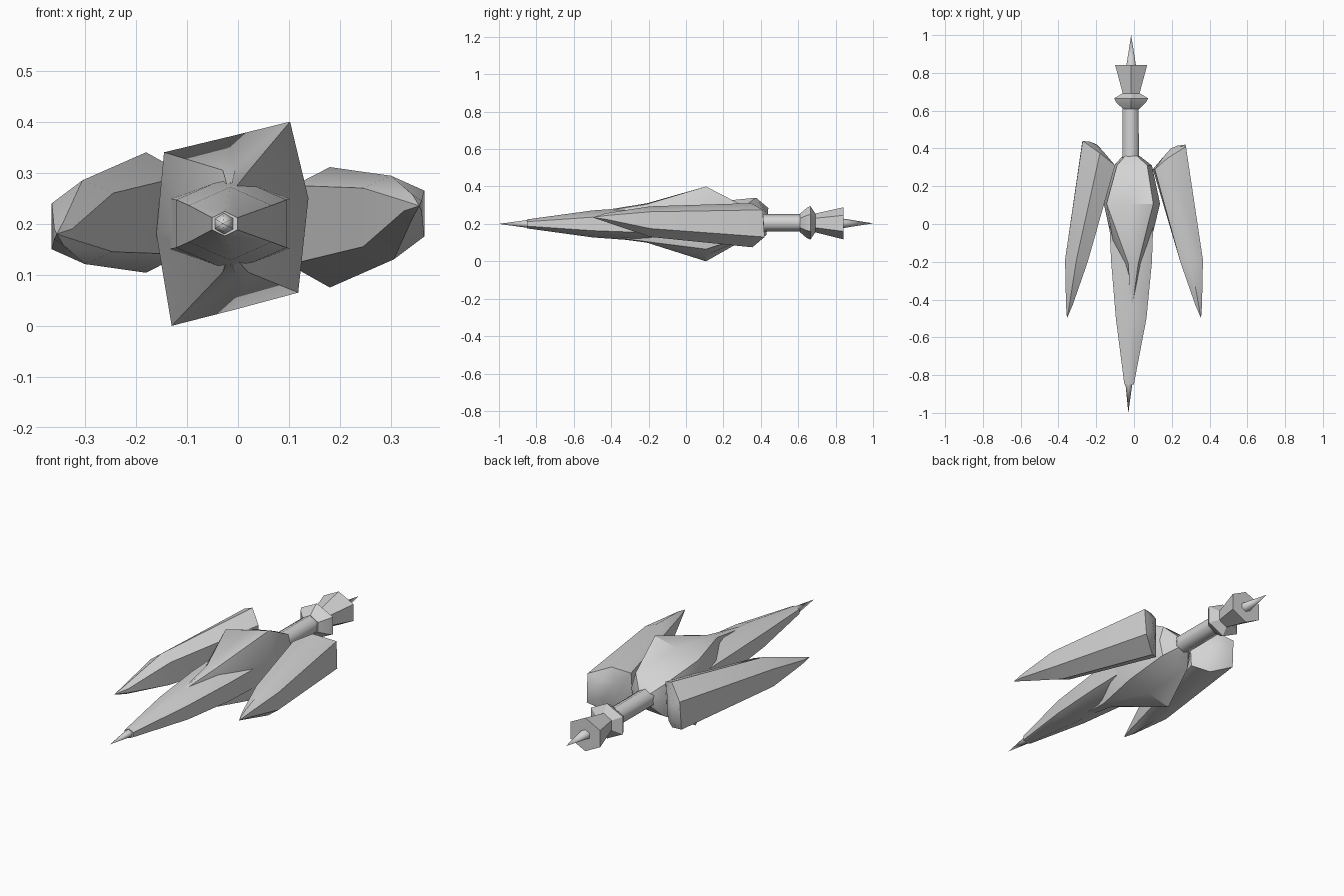
import bpy, bmesh, math

grey = bpy.data.materials.new("hull_grey")
grey.diffuse_color = (0.65, 0.65, 0.65, 1)


def loft(name, rings, angle=40):
    """Skin a list of rings of (x, y, z); one-point rings become tips."""
    bm = bmesh.new()
    vs = [[bm.verts.new(p) for p in r] for r in rings]
    for a, b in zip(vs, vs[1:]):
        n = max(len(a), len(b))
        for i in range(n):
            j = (i + 1) % n
            if len(a) == 1:
                bm.faces.new((a[0], b[i], b[j]))
            elif len(b) == 1:
                bm.faces.new((a[i], a[j], b[0]))
            else:
                bm.faces.new((a[i], a[j], b[j], b[i]))
    for r in (vs[0], vs[-1]):
        if len(r) > 2:
            bm.faces.new(r)
    bmesh.ops.recalc_face_normals(bm, faces=bm.faces)
    me = bpy.data.meshes.new(name)
    bm.to_mesh(me)
    bm.free()
    me.materials.append(grey)
    ob = bpy.data.objects.new(name, me)
    bpy.context.collection.objects.link(ob)
    bpy.ops.object.select_all(action='DESELECT')
    ob.select_set(True)
    bpy.context.view_layer.objects.active = ob
    bpy.ops.object.shade_smooth_by_angle(angle=math.radians(angle))
    return ob


def hexa(y, rx, rz, cx=-0.015, cz=0.2):
    """Six-sided ring with points up and down; rx is the flat-side half width."""
    k = rx / math.cos(math.radians(30))
    return [(cx + k * math.cos(math.radians(a)), y, cz + rz * math.sin(math.radians(a)))
            for a in range(30, 390, 60)]


def section(y, pts):
    return [(x, y, z) for x, z in pts]


# long nose hull and its needle
loft("nose_hull", [hexa(-0.85, 0.025, 0.024, -0.026), hexa(-0.5, 0.081, 0.072),
                   hexa(-0.2, 0.108, 0.094, -0.013), hexa(0.1, 0.12, 0.1)], 50)
loft("nose_needle", [[(-0.03, -1, 0.2)], hexa(-0.84, 0.019, 0.022, -0.027)], 70)

# skewed four-cornered centre body, blending into the nose and the tail rod
body = [
    section(-0.47, [(-0.018, 0.262), (-0.015, 0.268), (-0.012, 0.262), (-0.01, 0.2),
                    (-0.012, 0.14), (-0.015, 0.135), (-0.018, 0.14), (-0.02, 0.2)]),
    section(-0.21, [(-0.03, 0.305), (-0.005, 0.31), (0.022, 0.305), (0.06, 0.2),
                    (0.02, 0.105), (-0.005, 0.1), (-0.03, 0.105), (-0.09, 0.2)]),
    section(0.107, [(-0.145, 0.34), (-0.02, 0.37), (0.102, 0.4), (0.138, 0.25),
                    (0.118, 0.065), (-0.005, 0.032), (-0.13, 0.0), (-0.16, 0.18)]),
    section(0.31, [(-0.09, 0.275), (-0.01, 0.29), (0.07, 0.295), (0.095, 0.21),
                   (0.075, 0.13), (-0.01, 0.12), (-0.085, 0.115), (-0.105, 0.2)]),
    section(0.36, [(-0.047, 0.237), (-0.015, 0.25), (0.017, 0.237), (0.03, 0.205),
                   (0.017, 0.173), (-0.015, 0.16), (-0.047, 0.173), (-0.06, 0.205)]),
]
loft("centre_body", body, 35)

# tail rod, collar, flared bell and tail needle
loft("tail_rod", [hexa(0.3, 0.044, 0.047, -0.018, 0.206), hexa(0.72, 0.042, 0.047, -0.018, 0.206)], 65)
loft("tail_collar", [hexa(0.61, 0.044, 0.05, cz=0.205), hexa(0.645, 0.08, 0.08, cz=0.205),
                     hexa(0.665, 0.09, 0.09, cz=0.205), hexa(0.695, 0.04, 0.045, cz=0.205)], 30)
loft("tail_bell", [hexa(0.69, 0.044, 0.05, cz=0.205), hexa(0.842, 0.085, 0.086, cz=0.203)], 30)
loft("tail_needle", [hexa(0.83, 0.027, 0.027, cz=0.203), [(-0.015, 1.0, 0.203)]], 70)

# side pods: the right one is the left one turned half way round the long axis
pod = [
    [(-0.23, 0.435, 0.25), (-0.2, 0.42, 0.27), (-0.155, 0.375, 0.26),
     (-0.155, 0.375, 0.18), (-0.195, 0.42, 0.16), (-0.23, 0.435, 0.19)],
    [(-0.272, 0.44, 0.285), (-0.18, 0.375, 0.34), (-0.1, 0.31, 0.295),
     (-0.11, 0.31, 0.14), (-0.18, 0.37, 0.104), (-0.275, 0.43, 0.14)],
    [(-0.365, -0.19, 0.24), (-0.305, -0.19, 0.285), (-0.245, -0.2, 0.26),
     (-0.245, -0.2, 0.145), (-0.3, -0.19, 0.121), (-0.365, -0.19, 0.15)],
    [(-0.36, -0.43, 0.19), (-0.342, -0.43, 0.204), (-0.325, -0.43, 0.19),
     (-0.325, -0.43, 0.17), (-0.342, -0.43, 0.158), (-0.36, -0.43, 0.17)],
    [(-0.355, -0.5, 0.18)],
]
loft("left_pod", pod, 45)
loft("right_pod", [[(-x, y - 0.02 * (y > 0), 0.415 - z) for x, y, z in r] for r in pod], 45)
